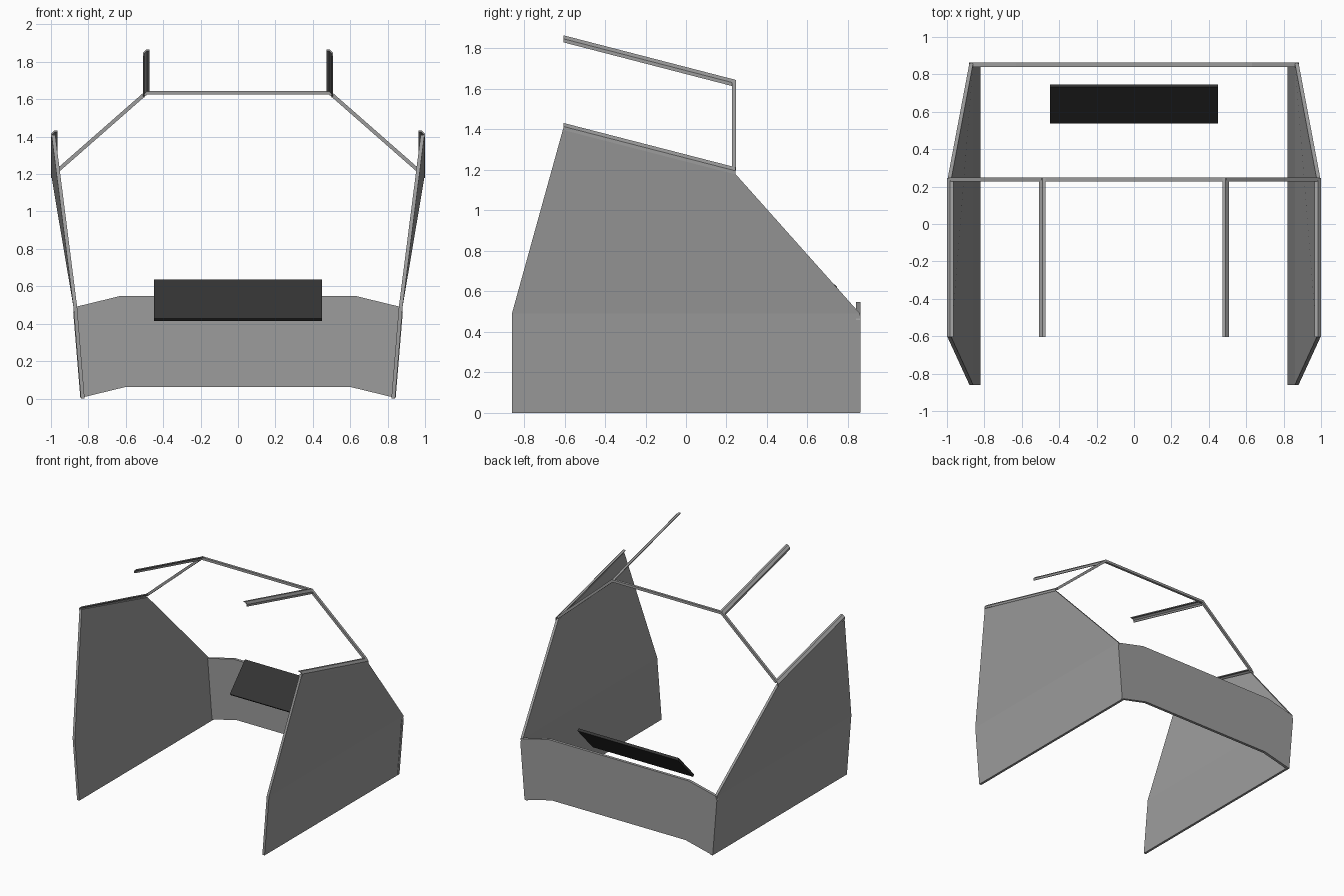
import bpy, bmesh
from mathutils import Vector, Matrix

if "Cube" in bpy.data.objects:
    bpy.data.objects.remove(bpy.data.objects["Cube"])


def grey(name, v):
    mat = bpy.data.materials.new(name)
    mat.diffuse_color = (v, v, v, 1)
    mat.use_nodes = True
    mat.node_tree.nodes["Principled BSDF"].inputs["Base Color"].default_value = mat.diffuse_color
    return mat


MID, DARK = grey("mid_grey", 0.335), grey("dark_grey", 0.034)


def make_object(name, bm, mirror=False, mat=MID):
    bmesh.ops.recalc_face_normals(bm, faces=bm.faces)
    me = bpy.data.meshes.new(name)
    bm.to_mesh(me)
    bm.free()
    me.materials.append(mat)
    ob = bpy.data.objects.new(name, me)
    bpy.context.collection.objects.link(ob)
    if mirror:
        ob.modifiers.new("Mirror", 'MIRROR').use_axis[0] = True
    return ob


def loft(bm, rings):
    """Skin matching cross-sections and cap both ends."""
    loops = [[bm.verts.new(p) for p in r] for r in rings]
    n = len(loops[0])
    for a, b in zip(loops, loops[1:]):
        for i in range(n):
            j = (i + 1) % n
            bm.faces.new((a[i], a[j], b[j], b[i]))
    bm.faces.new(loops[0][::-1])
    bm.faces.new(loops[-1])


# Side walls: rows of (outer x, front y, rear y, front z, rear z)
rows = [(0.84, -0.86, 0.86, 0.0, 0.0),
        (0.88, -0.86, 0.86, 0.49, 0.49),
        (0.997, -0.605, 0.24, 1.41, 1.185)]
T = 0.02
bm = bmesh.new()
loft(bm, [[(x, yf, zf), (x, yr, zr), (x - T, yr, zr), (x - T, yf, zf)]
          for x, yf, yr, zf, zr in rows])
make_object("side_wall", bm, mirror=True)

# Rear wall with a raised, angled middle; its ends show through the side walls
half = [(0.60, 0.062), (0.843, 0.003), (0.881, 0.46), (0.868, 0.49), (0.63, 0.548)]
outline = half + [(-x, z) for x, z in reversed(half)]
bm = bmesh.new()
loft(bm, [[(x, y, z) for x, z in outline] for y in (0.84, 0.863)])
make_object("rear_wall", bm)


# Sloping rails: thin angle section with a chamfered outer corner
def rail(name, x, z_front, z_rear, w=0.035, t=0.007):
    h, i = 0.5 * w, w - t
    section = [(0, w), (h, w), (w, h), (w, 0), (i, 0), (i, h - 0.4 * t),
               (h - 0.4 * t, i), (0, i)]
    bm = bmesh.new()
    loft(bm, [[(x + sx, y, z + sz) for sx, sz in section]
              for y, z in ((-0.605, z_front), (0.245, z_rear))])
    make_object(name, bm, mirror=True)


rail("wall_top_rail", 0.965, 1.397, 1.178)
rail("roof_rail", 0.473, 1.83, 1.61)

# Arched cross frame: thin square bar swept over the opening
path = [(-0.98, 1.205), (-0.49, 1.635), (0.49, 1.635), (0.98, 1.205)]
pts = [Vector(p) for p in path]
R = 0.01
rings = []
for i, p in enumerate(pts):
    dirs = [(b - a).normalized() for a, b in zip(pts, pts[1:])][max(i - 1, 0):i + 1]
    normals = [Vector((-d.y, d.x)) for d in dirs]
    m = sum(normals, Vector((0, 0))).normalized()
    off = m * R / m.dot(normals[0])
    rings.append([(p.x + s * off.x, 0.238 + t * R, p.y + s * off.y)
                  for s, t in ((1, 1), (1, -1), (-1, -1), (-1, 1))])
bm = bmesh.new()
loft(bm, rings)
make_object("cross_frame", bm)

# Tilted dark control panel
bm = bmesh.new()
bmesh.ops.create_cube(bm, size=1, matrix=Matrix.Translation((0, 0.642, 0.525))
                      @ Matrix.Rotation(0.815, 4, 'X')
                      @ Matrix.Diagonal((0.90, 0.285, 0.02, 1)))
make_object("tilted_panel", bm, mat=DARK)
